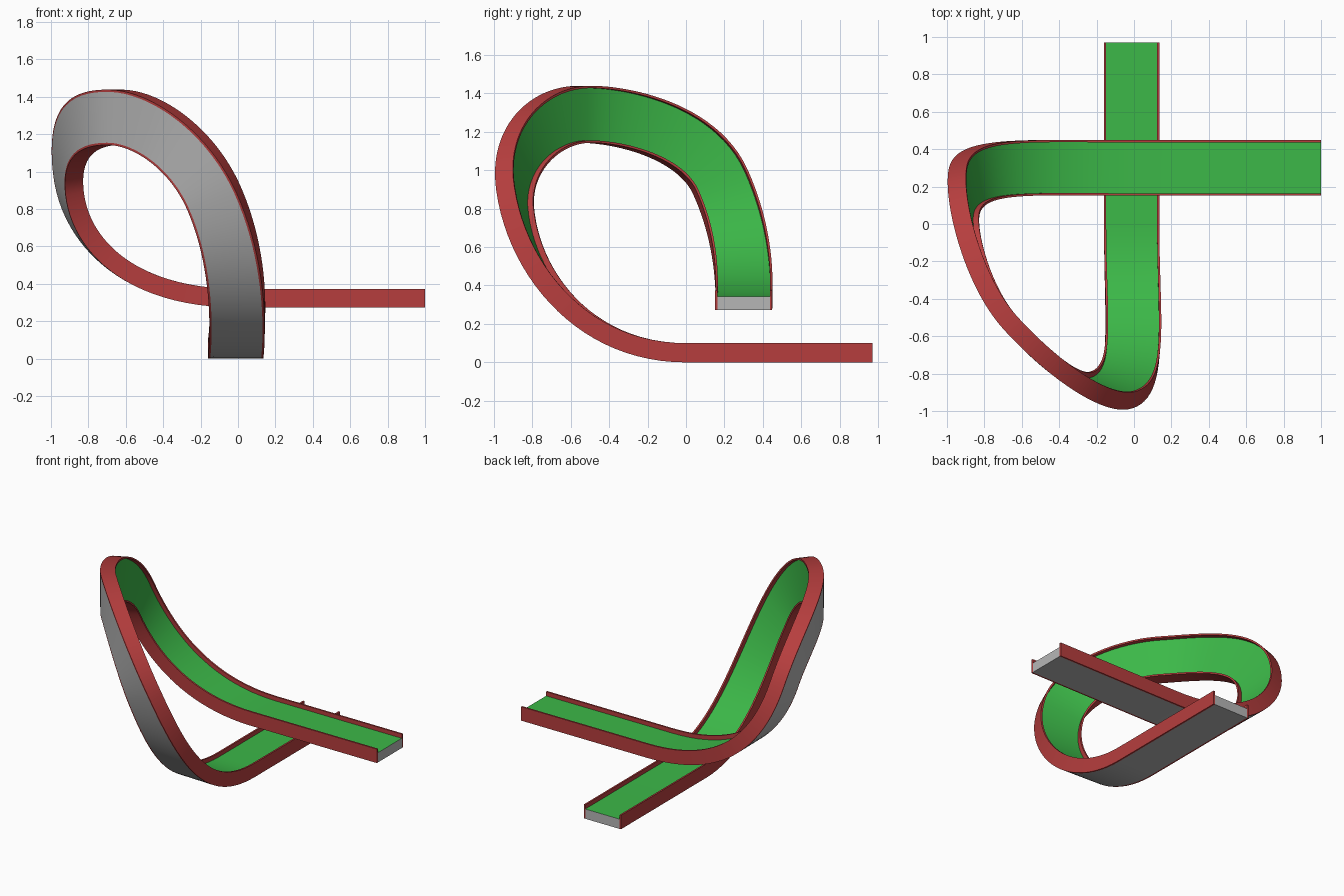
import bpy, bmesh, math
from mathutils import Vector, Quaternion
from mathutils.geometry import interpolate_bezier

cube = bpy.data.objects.get("Cube")
if cube:
    bpy.data.objects.remove(cube, do_unlink=True)


def make_material(name, rgb):
    mat = bpy.data.materials.new(name)
    mat.use_nodes = True
    mat.diffuse_color = (*rgb, 1)
    mat.node_tree.nodes["Principled BSDF"].inputs["Base Color"].default_value = (*rgb, 1)
    return mat


green = make_material("green_lane", (0.045, 0.48, 0.065))
gray = make_material("gray_base", (0.47, 0.47, 0.47))
red = make_material("red_rail", (0.47, 0.048, 0.048))

STEPS = 24
HALF_WIDTH, RAIL, DECK, HEIGHT = 0.148, 0.012, 0.07, 0.10
APEX = Vector((-0.70, -0.56, 1.29))
ACROSS = Vector((0.67, -0.74, 0)).normalized()
UP = Vector((0, 0, 1))


def half_path(outer_end, bend, reach, shoulder, climb, pull, apex_dir, side):
    """Frames (point, tangent, sideways) from a straight end up to the apex."""
    heading = (bend - outer_end).normalized()
    climb = climb.normalized()
    # Ramp from the flat run to the steep shoulder, then over to the apex
    points = interpolate_bezier(bend, bend + heading * reach,
                                shoulder - climb * pull, shoulder, STEPS + 1)
    points += interpolate_bezier(shoulder, shoulder + climb * 0.3,
                                 APEX - apex_dir * 0.28, APEX, STEPS + 1)[1:]
    tangents = [heading]
    for a, b in zip(points, points[2:]):
        tangents.append((b - a).normalized())
    tangents.append(apex_dir)

    # Carry the sideways direction along without twisting
    sides = [side]
    for a, b in zip(tangents, tangents[1:]):
        turned = a.rotation_difference(b) @ sides[-1]
        sides.append((turned - b * turned.dot(b)).normalized())

    # Spread the leftover roll so the lane stands upright at the apex
    end = sides[-1]
    roll = math.atan2(end.cross(UP).dot(apex_dir), end.dot(UP))
    frames = [(outer_end, heading, side)]
    for i, (point, tangent) in enumerate(zip(points, tangents)):
        t = i / (len(points) - 1)
        twist = Quaternion(tangent, roll * t * t * (3 - 2 * t))
        frames.append((point, tangent, twist @ sides[i]))
    return frames


# Lower run climbs to the apex; upper run is traced backwards to meet it
lower = half_path(Vector((-0.0125, 0.97, 0)), Vector((-0.0125, 0, 0)), 0.55,
                  Vector((-0.14, -0.935, 0.84)), Vector((-0.40, -0.10, 0.90)), 0.45,
                  -ACROSS, Vector((1, 0, 0)))
upper = half_path(Vector((1, 0.3, 0.273)), Vector((0, 0.3, 0.273)), 0.60,
                  Vector((-0.955, 0.17, 0.93)), Vector((-0.10, -0.40, 0.88)), 0.38,
                  ACROSS, Vector((0, 1, 0)))
path = lower + [(p, -t, s) for p, t, s in reversed(upper[:-1])]


def sweep(name, left, right, top, materials, top_index=0):
    """Sweep a rectangle along the path; the upper side takes top_index."""
    profile = [(left, 0), (right, 0), (right, top), (left, top)]
    bm = bmesh.new()
    rings = []
    for point, tangent, side in path:
        normal = tangent.cross(side).normalized()
        rings.append([bm.verts.new(point + side * u + normal * v) for u, v in profile])
    for a, b in zip(rings, rings[1:]):
        for k in range(4):
            j = (k + 1) % 4
            face = bm.faces.new((a[k], a[j], b[j], b[k]))
            face.material_index = top_index if k == 2 else 0
    bm.faces.new(rings[0])
    bm.faces.new(rings[-1])
    bmesh.ops.recalc_face_normals(bm, faces=bm.faces)
    mesh = bpy.data.meshes.new(name)
    bm.to_mesh(mesh)
    bm.free()
    for mat in materials:
        mesh.materials.append(mat)
    obj = bpy.data.objects.new(name, mesh)
    bpy.context.collection.objects.link(obj)
    return obj


# Lane with a green running surface, and a rail on each edge
inner = HALF_WIDTH - RAIL
parts = [
    sweep("track_lane", -inner, inner, DECK, [gray, green], 1),
    sweep("left_rail", inner, HALF_WIDTH, HEIGHT, [red]),
    sweep("right_rail", -HALF_WIDTH, -inner, HEIGHT, [red]),
]

bpy.ops.object.select_all(action="DESELECT")
for part in parts:
    part.select_set(True)
bpy.context.view_layer.objects.active = parts[0]
bpy.ops.object.shade_smooth_by_angle(angle=math.radians(30))
